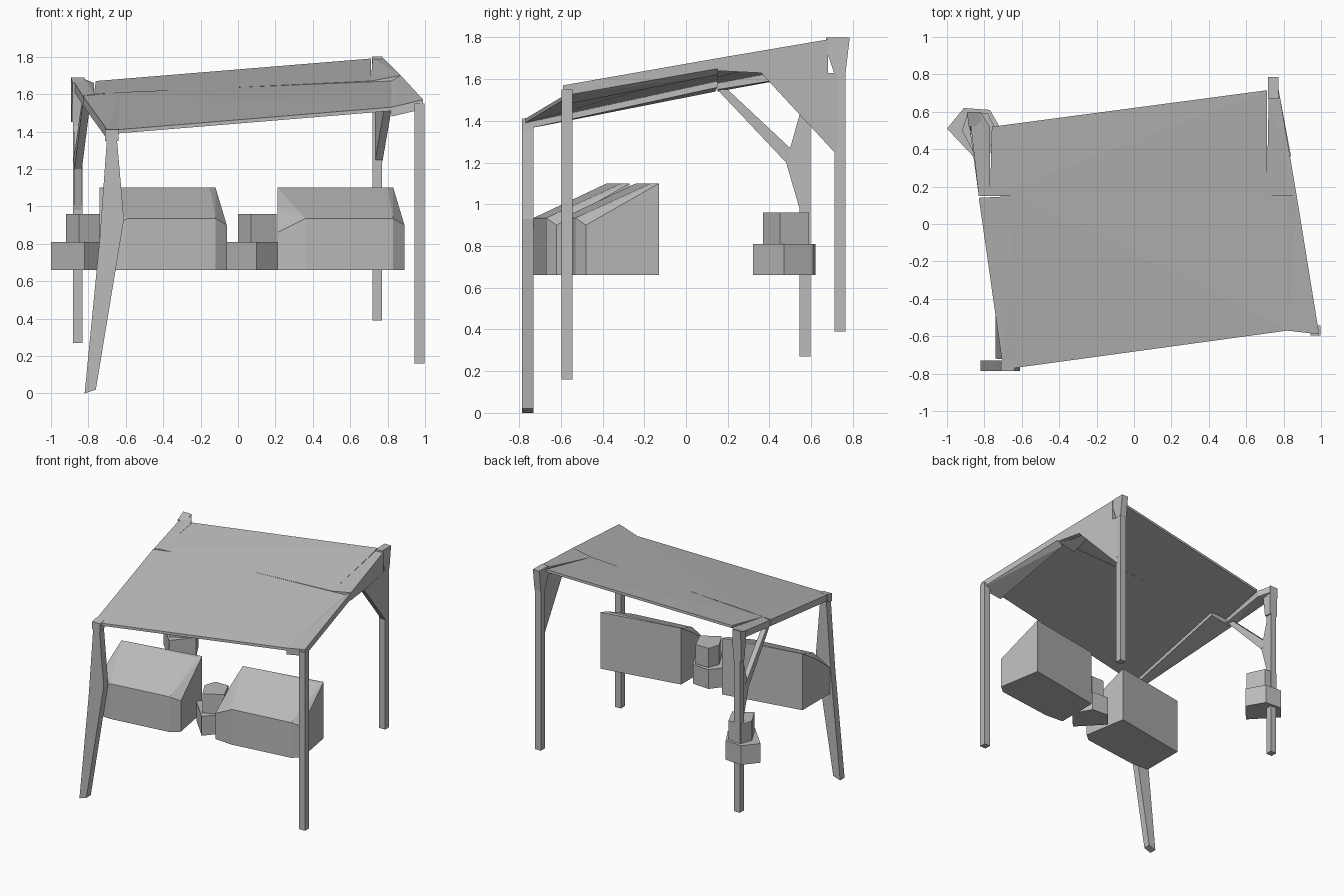
import bpy
import bmesh
from mathutils import Vector

default_cube = bpy.data.objects.get("Cube")
if default_cube:
    bpy.data.objects.remove(default_cube, do_unlink=True)

# One plain grey material for the whole model
GREY = (0.5, 0.5, 0.5, 1)
grey = bpy.data.materials.new("plain grey")
grey.use_nodes = True
grey.diffuse_color = GREY
grey.node_tree.nodes["Principled BSDF"].inputs["Base Color"].default_value = GREY


def solid(name, points, shift=(0, 0, 0)):
    """Flat-faced convex solid wrapped around its corner points."""
    mesh = bpy.data.meshes.new(name)
    bm = bmesh.new()
    for point in points:
        bm.verts.new(Vector(point) + Vector(shift))
    result = bmesh.ops.convex_hull(bm, input=list(bm.verts))
    unused = {g for g in result["geom_interior"] + result["geom_unused"]
              if isinstance(g, bmesh.types.BMVert) and g.is_valid}
    bmesh.ops.delete(bm, geom=list(unused), context="VERTS")
    bmesh.ops.dissolve_limit(bm, angle_limit=0.02, verts=list(bm.verts), edges=list(bm.edges))
    bmesh.ops.recalc_face_normals(bm, faces=list(bm.faces))
    bm.to_mesh(mesh)
    bm.free()
    mesh.materials.append(grey)
    obj = bpy.data.objects.new(name, mesh)
    bpy.context.collection.objects.link(obj)
    return obj


def prism(name, outline, bottom, top, shift=(0, 0, 0)):
    """Upright prism over a plan outline."""
    return solid(name, [(x, y, z) for x, y in outline for z in (bottom, top)], shift)


def slab(name, corners, depth):
    """Sloping plate given by its top corners and its vertical depth."""
    return solid(name, [(x, y, z - d) for x, y, z in corners for d in (0, depth)])


def post(name, x, y, bottom, top, half=0.026):
    """Square post around a centre line."""
    outline = [(x + i * half, y + j * half) for i in (-1, 1) for j in (-1, 1)]
    return prism(name, outline, bottom, top)


def side_plate(name, outline, x_start, x_end, width=0.04):
    """Plate standing along y; its x slides from x_start to x_end over its length."""
    ys = [y for y, z in outline]
    low, span = min(ys), max(ys) - min(ys)
    points = []
    for y, z in outline:
        x = x_start + (x_end - x_start) * (y - low) / span
        points += [(x - width / 2, y, z), (x + width / 2, y, z)]
    return solid(name, points)


# Straight posts
post("front_left_post", 0.97, -0.57, 0.16, 1.55)
post("back_left_post", 0.745, 0.738, 0.39, 1.7)
post("back_right_post", -0.857, 0.57, 0.27, 1.62)

# Leaning front post, wider at the knee
knee = [(-0.74, 0.82), (-0.61, 0.93)]
foot = [(-0.82, 0.0), (-0.76, 0.02)]
head = [(-0.70, 1.37), (-0.65, 1.39)]
for label, ends in (("lower", foot), ("upper", head)):
    solid("leaning_post_" + label,
          [(x, y, z) for x, z in ends + knee for y in (-0.785, -0.73)])

# Roof panels
mid_right = (-0.63, 0.15, 1.61)
mid_left = (0.82, 0.15, 1.67)
slab("front_roof_panel",
     [(-0.64, -0.77, 1.41), (0.82, -0.57, 1.53), mid_left, mid_right], 0.02)
slab("back_roof_panel",
     [(-0.77, 0.15, 1.6), (0.71, 0.15, 1.67), (0.71, 0.715, 1.79), (-0.76, 0.52, 1.67)], 0.02)

# Tapered side beams of the roof
slab("front_left_beam",
     [(0.82, -0.57, 1.53), (0.99, -0.59, 1.57), (0.87, 0.15, 1.7), mid_left], 0.05)
slab("front_right_beam",
     [(-0.64, -0.77, 1.41), (-0.70, -0.77, 1.41), (-0.83, 0.14, 1.59), mid_right], 0.05)
slab("back_left_beam",
     [(0.71, 0.15, 1.67), (0.87, 0.15, 1.7), (0.78, 0.68, 1.79), (0.72, 0.68, 1.79)], 0.06)
slab("back_right_beam",
     [(-0.77, 0.15, 1.6), (-0.83, 0.15, 1.59), (-0.88, 0.59, 1.67),
      (-0.82, 0.6, 1.68), (-0.77, 0.52, 1.66)], 0.05)

# Post heads at the corners
side_plate("back_left_head",
           [(0.71, 1.63), (0.765, 1.63), (0.785, 1.8), (0.67, 1.8), (0.67, 1.75)],
           0.745, 0.745, 0.055)
side_plate("back_right_head",
           [(0.545, 1.45), (0.595, 1.45), (0.6, 1.69), (0.52, 1.66)], -0.85, -0.857, 0.07)
slab("leaning_post_head",
     [(-0.71, -0.785, 1.41), (-0.64, -0.785, 1.41), (-0.64, -0.73, 1.42), (-0.71, -0.73, 1.42)], 0.06)

# Braces under the back of the roof
side_plate("back_left_gusset", [(0.36, 1.63), (0.76, 1.63), (0.72, 1.24)], 0.82, 0.745)
side_plate("back_left_gusset_top", [(0.15, 1.64), (0.36, 1.63), (0.68, 1.63), (0.68, 1.74)], 0.85, 0.76)
side_plate("back_right_strut", [(0.15, 1.55), (0.2, 1.55), (0.52, 1.25), (0.48, 1.2)], -0.81, -0.86)
side_plate("back_right_knee",
           [(0.55, 0.96), (0.48, 1.2), (0.52, 1.28), (0.55, 1.45), (0.59, 1.45), (0.59, 0.96)],
           -0.857, -0.857)

# Two wedge-topped bins, the same shape twice
front_edge = [(0.21, -0.58, 0.86), (0.36, -0.59, 0.935), (0.83, -0.53, 0.935), (0.89, -0.48, 0.9)]
back_edge = [(0.21, -0.24), (0.83, -0.13)]
bin_points = [(0.21, -0.4, 1.0), (0.8, -0.17, 1.1)]
bin_points += front_edge + [(x, y, 0.66) for x, y, z in front_edge]
bin_points += [(x, y, z) for x, y in back_edge for z in (0.66, 1.1)]
for label, shift in (("left", (0, 0, 0)), ("right", (-0.95, -0.14, 0))):
    solid(label + "_bin", bin_points, shift)

# Two stepped five-sided pots, the same shape twice
pot_base = [(-1, 0.51), (-0.82, 0.32), (-0.69, 0.47), (-0.77, 0.61), (-0.91, 0.62)]
pot_neck = [(-0.92, 0.5), (-0.85, 0.37), (-0.715, 0.45), (-0.78, 0.59), (-0.89, 0.59)]
for label, shift in (("back", (0, 0, 0)), ("middle", (0.92, -0.91, 0))):
    prism(label + "_pot_base", pot_base, 0.66, 0.81, shift)
    prism(label + "_pot_neck", pot_neck, 0.81, 0.96, shift)
